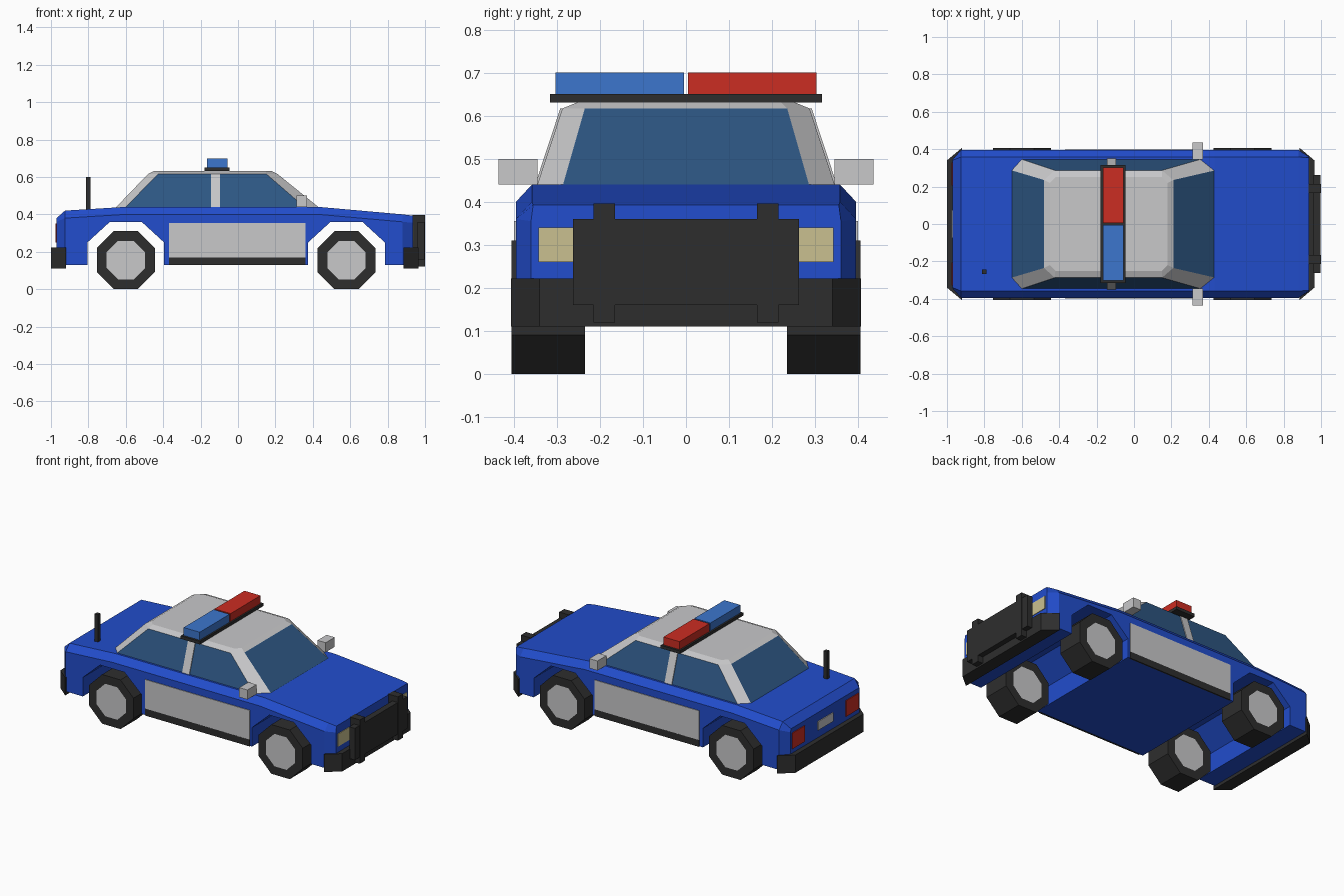
import bpy, bmesh, math

if "Cube" in bpy.data.objects:
    bpy.data.objects.remove(bpy.data.objects["Cube"], do_unlink=True)


def material(name, r, g, b):
    m = bpy.data.materials.new(name)
    m.use_nodes = True
    m.diffuse_color = (r, g, b, 1)
    m.node_tree.nodes["Principled BSDF"].inputs["Base Color"].default_value = (r, g, b, 1)
    return m


BLUE = material("body blue", 0.016, 0.075, 0.61)
GREY = material("light grey", 0.58, 0.58, 0.59)
BLACK = material("trim black", 0.027, 0.027, 0.027)
GLASS = material("window glass", 0.027, 0.095, 0.23)
RED = material("lamp red", 0.6, 0.026, 0.016)
LAMP = material("lamp blue", 0.045, 0.18, 0.61)
CREAM = material("headlight cream", 0.59, 0.53, 0.28)


def loft(name, rings, *mats):
    """Skin a list of matching point rings and cap both ends."""
    bm = bmesh.new()
    rows = [[bm.verts.new(p) for p in ring] for ring in rings]
    n = len(rows[0])
    for a, b in zip(rows, rows[1:]):
        for i in range(n):
            j = (i + 1) % n
            bm.faces.new((a[i], a[j], b[j], b[i]))
    bm.faces.new(rows[0])
    bm.faces.new(rows[-1])
    bmesh.ops.recalc_face_normals(bm, faces=bm.faces)
    me = bpy.data.meshes.new(name)
    bm.to_mesh(me)
    bm.free()
    for m in mats:
        me.materials.append(m)
    ob = bpy.data.objects.new(name, me)
    bpy.context.collection.objects.link(ob)
    return ob


def box(name, x, y, z, mat):
    ring = [(x[0], y[0]), (x[1], y[0]), (x[1], y[1]), (x[0], y[1])]
    return loft(name, [[(px, py, h) for px, py in ring] for h in z], mat)


def span(side, a, b):
    return tuple(sorted((side * a, side * b)))


SIDES = (("left", 1), ("right", -1))
FLOOR, SIDE = 0.13, 0.395
AXLES = (("rear", -0.6), ("front", 0.58))

# Body shell: x, half width, shoulder height, deck half width, deck height
sections = [
    (-0.97, 0.345, 0.36, 0.34, 0.38),
    (-0.925, SIDE, 0.38, 0.358, 0.42),
    (-0.6, SIDE, 0.4, 0.358, 0.44),
    (0.43, SIDE, 0.4, 0.358, 0.44),
    (0.88, SIDE, 0.36, 0.358, 0.4),
    (0.935, 0.36, 0.355, 0.355, 0.393),
]
body = loft("body", [[(x, -s, FLOOR), (x, -s, sh), (x, -t, d), (x, t, d), (x, s, sh), (x, s, FLOOR)]
                     for x, s, sh, t, d in sections], BLUE)

# Wheel arches cut straight through the body
bpy.context.view_layer.objects.active = body
for end, cx in AXLES:
    arch = [(-0.205, 0), (-0.205, 0.25), (-0.085, 0.36), (0.085, 0.36), (0.205, 0.25), (0.205, 0)]
    cutter = loft("arch_cutter", [[(cx + x, y, z) for x, z in arch] for y in (-0.6, 0.6)], BLUE)
    cutter.hide_render = True
    mod = body.modifiers.new(end + "_arch", "BOOLEAN")
    mod.operation, mod.solver, mod.object = "DIFFERENCE", "EXACT", cutter
    bpy.ops.object.modifier_apply(modifier=mod.name)
    bpy.data.objects.remove(cutter, do_unlink=True)

# Wheels: octagonal tyres with flush inset rims
for end, cx in AXLES:
    for label, s in SIDES:
        r = 0.155 / math.cos(math.pi / 8)
        angles = [math.pi / 4 * (i + 0.5) for i in range(8)]
        wheel = loft(f"{end}_{label}_wheel",
                     [[(cx + r * math.cos(a), s * y, 0.155 + r * math.sin(a)) for a in angles]
                      for y in (0.235, 0.405)], BLACK, GREY)
        bm = bmesh.new()
        bm.from_mesh(wheel.data)
        caps = [f for f in bm.faces if len(f.verts) == 8]
        bmesh.ops.inset_individual(bm, faces=caps, thickness=0.057)
        for f in bm.faces:
            if len(f.verts) == 8:
                f.material_index = 1
        bm.to_mesh(wheel.data)
        bm.free()


# Cabin: octagonal plan, glass on the four main sides, grey corners and roof
def cabin_ring(z, front, front_side, rear_side, rear, y_end, y_side):
    half = [(front, y_end), (front_side, y_side), (rear_side, y_side), (rear, y_end)]
    return [(x, y, z) for x, y in half] + [(x, -y, z) for x, y in reversed(half)]


cabin = loft("cabin", [
    cabin_ring(0.435, 0.435, 0.36, -0.605, -0.655, 0.287, 0.347),
    cabin_ring(0.617, 0.21, 0.15, -0.425, -0.48, 0.235, 0.287),
    cabin_ring(0.632, 0.18, 0.15, -0.42, -0.45, 0.22, 0.25),
], GREY, GLASS)
for p in cabin.data.polygons:
    if p.center.z < 0.6 and min(abs(p.normal.x), abs(p.normal.y)) < 0.05:
        p.material_index = 1

for label, s in SIDES:
    # Slanted door pillar over the side glass
    loft(label + "_door_pillar",
         [[(x, s * (y + o), z) for x, o in ((-0.145, -0.004), (-0.095, -0.004), (-0.095, 0.005), (-0.145, 0.005))]
          for y, z in ((0.347, 0.435), (0.287, 0.617))], GREY)
    # Door panel, sill and mirror
    box(label + "_door_panel", (-0.37, 0.36), span(s, 0.39, 0.399), (0.17, 0.355), GREY)
    box(label + "_sill", (-0.37, 0.36), span(s, 0.39, 0.399), (0.128, 0.172), BLACK)
    box(label + "_mirror", (0.313, 0.37), span(s, 0.345, 0.435), (0.44, 0.5), GREY)
    # Lamps on the nose and tail
    box(label + "_headlight", (0.93, 0.939), span(s, 0.22, 0.343), (0.26, 0.34), CREAM)
    box(label + "_tail_light", (-0.975, -0.966), span(s, 0.205, 0.33), (0.25, 0.35), RED)
    # Push bar uprights
    box(label + "_push_bar_upright", (0.932, 1.0), span(s, 0.165, 0.215), (0.12, 0.396), BLACK)
    # Roof lamps
    box(label + "_roof_lamp", (-0.167, -0.055), span(s, 0.005, 0.303), (0.65, 0.7), RED if s > 0 else LAMP)

box("push_bar_plate", (0.96, 0.998), (-0.262, 0.262), (0.16, 0.36), BLACK)
box("number_plate", (-0.975, -0.966), (-0.075, 0.075), (0.27, 0.325), GREY)
box("roof_lamp_base", (-0.178, -0.045), (-0.316, 0.316), (0.631, 0.65), BLACK)
box("antenna", (-0.813, -0.789), (-0.267, -0.243), (0.41, 0.6), BLACK)

# Bumpers with cut corners
for name, inner, outer in (("front_bumper", 0.885, 0.965), ("rear_bumper", -0.92, -1.0)):
    plan = [(inner, 0.407), (outer, 0.34), (outer, -0.34), (inner, -0.407)]
    loft(name, [[(x, y, z) for x, y in plan] for z in (0.11, 0.222)], BLACK)
